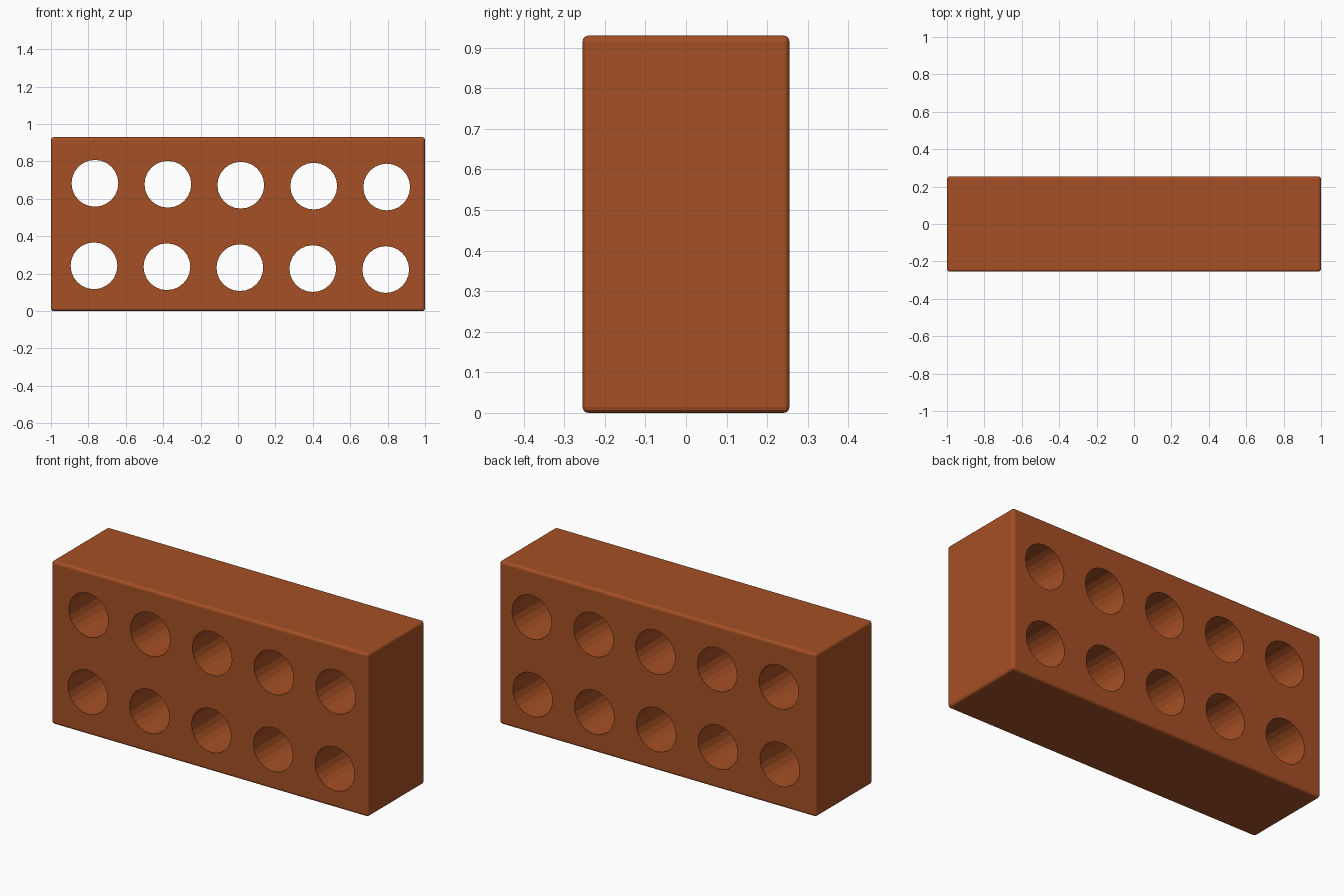
import bpy, bmesh, math
from mathutils import Matrix, Vector

if "Cube" in bpy.data.objects:
    bpy.data.objects.remove(bpy.data.objects["Cube"])

W, D, H = 2.0, 0.51, 0.93
R, SIDES = 0.125, 24

clay = bpy.data.materials.new("fired_clay")
clay.diffuse_color = (0.38, 0.08, 0.018, 1)
clay.use_nodes = True
clay.node_tree.nodes["Principled BSDF"].inputs["Base Color"].default_value = clay.diffuse_color


def make_object(name, bm):
    mesh = bpy.data.meshes.new(name)
    bmesh.ops.recalc_face_normals(bm, faces=bm.faces)
    bm.to_mesh(mesh)
    bm.free()
    mesh.materials.append(clay)
    obj = bpy.data.objects.new(name, mesh)
    bpy.context.collection.objects.link(obj)
    return obj


# Brick block with softly rounded edges
bm = bmesh.new()
bmesh.ops.create_cube(bm, size=1, matrix=Matrix.Translation((0, 0, H / 2)) @ Matrix.Diagonal((W, D, H, 1)))
bmesh.ops.bevel(bm, geom=bm.edges[:], offset=0.015, offset_type='OFFSET',
                segments=3, profile=0.5, affect='EDGES')
brick = make_object("brick", bm)

# Two slightly tilted rows of five through-holes
bm = bmesh.new()
turn = Matrix.Rotation(math.radians(90), 4, 'X')
for row_x, row_z in ((0.01, 0.232), (0.015, 0.673)):
    for i in range(-2, 3):
        pos = Vector((row_x + 0.39 * i, 0, row_z - 0.005 * i))
        bmesh.ops.create_cone(bm, cap_ends=True, segments=SIDES, radius1=R, radius2=R,
                              depth=D + 0.2, matrix=Matrix.Translation(pos) @ turn)
cutter = make_object("hole_cutter", bm)
cutter.hide_render = True
cutter.display_type = 'WIRE'

cut = brick.modifiers.new("holes", 'BOOLEAN')
cut.operation = 'DIFFERENCE'
cut.solver = 'EXACT'
cut.object = cutter
